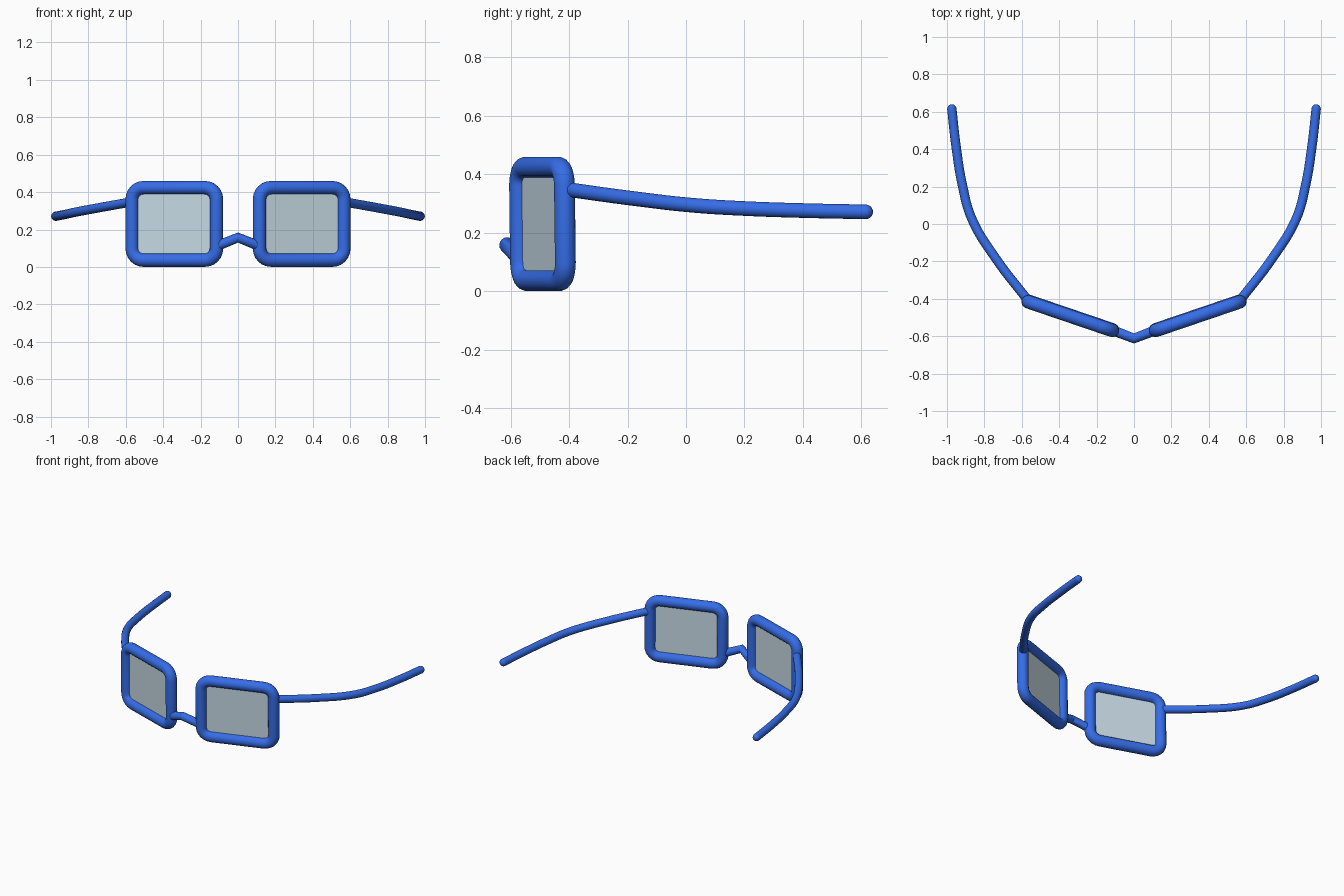
import bpy, bmesh, math
from mathutils import Vector

cube = bpy.data.objects.get("Cube")
if cube:
    bpy.data.objects.remove(cube, do_unlink=True)


def material(name, rgb):
    m = bpy.data.materials.new(name)
    m.use_nodes = True
    m.diffuse_color = (*rgb, 1)
    m.node_tree.nodes["Principled BSDF"].inputs["Base Color"].default_value = (*rgb, 1)
    return m


BLUE = material("blue plastic", (0.036, 0.152, 0.80))
GLASS = material("pale grey glass", (0.57, 0.70, 0.78))


def activate(ob):
    bpy.ops.object.select_all(action='DESELECT')
    ob.select_set(True)
    bpy.context.view_layer.objects.active = ob


def tube(name, points, radius, closed=False, curved=False):
    """Round tube along a path, turned into a smooth mesh with rounded ends."""
    cu = bpy.data.curves.new(name, 'CURVE')
    cu.dimensions = '3D'
    cu.bevel_depth = radius
    cu.bevel_resolution = 6
    if curved:
        sp = cu.splines.new('BEZIER')
        sp.bezier_points.add(len(points) - 1)
        for bp, p in zip(sp.bezier_points, points):
            bp.co = p
            bp.handle_left_type = bp.handle_right_type = 'AUTO'
        sp.resolution_u = 8
    else:
        sp = cu.splines.new('POLY')
        sp.points.add(len(points) - 1)
        for sp_point, p in zip(sp.points, points):
            sp_point.co = (*p, 1)
    sp.use_cyclic_u = closed
    ob = bpy.data.objects.new(name, cu)
    bpy.context.collection.objects.link(ob)
    activate(ob)
    bpy.ops.object.convert(target='MESH')
    ob = bpy.context.object
    ob.data.materials.clear()
    ob.data.materials.append(BLUE)
    if not closed:
        bm = bmesh.new()
        bm.from_mesh(ob.data)
        for end in (points[0], points[-1]):
            ball = bmesh.ops.create_uvsphere(bm, u_segments=16, v_segments=10, radius=radius)
            bmesh.ops.translate(bm, verts=ball["verts"], vec=end)
        bm.to_mesh(ob.data)
        bm.free()
    activate(ob)
    bpy.ops.object.shade_smooth_by_angle(angle=math.radians(50))


def rim_point(side, x, z):
    """Place a point on the swept-back, slightly leaning lens plane."""
    y = -0.567 + (x - 0.117) * 0.34 - 0.012 * (z - 0.23)
    return Vector((side * x, y, z))


def rim_outline(side):
    x0, x1, z0, z1, r = 0.115, 0.566, 0.036, 0.424, 0.062
    corners = [(x1 - r, z1 - r), (x0 + r, z1 - r), (x0 + r, z0 + r), (x1 - r, z0 + r)]
    pts = []
    for i, (cx, cz) in enumerate(corners):
        for k in range(7):
            a = math.pi / 2 * (i + k / 6)
            pts.append(rim_point(side, cx + r * math.cos(a), cz + r * math.sin(a)))
    return pts


def lens(name, outline):
    """Thin plate filling the rim."""
    bm = bmesh.new()
    normal = (outline[7] - outline[0]).cross(outline[14] - outline[7]).normalized()
    face = bm.faces.new([bm.verts.new(p - normal * 0.004) for p in outline])
    ext = bmesh.ops.extrude_face_region(bm, geom=[face], use_keep_orig=True)
    moved = [v for v in ext["geom"] if isinstance(v, bmesh.types.BMVert)]
    bmesh.ops.translate(bm, verts=moved, vec=normal * 0.008)
    bmesh.ops.recalc_face_normals(bm, faces=bm.faces)
    me = bpy.data.meshes.new(name)
    bm.to_mesh(me)
    bm.free()
    me.materials.append(GLASS)
    bpy.context.collection.objects.link(bpy.data.objects.new(name, me))


# Rims, lenses and temple arms on both sides
ARM = [(0.572, -0.402, 0.347), (0.735, -0.19, 0.318), (0.868, 0.03, 0.293),
       (0.918, 0.21, 0.282), (0.952, 0.42, 0.275), (0.974, 0.615, 0.271)]
for side, label in ((1, "left"), (-1, "right")):
    outline = rim_outline(side)
    tube(label + "_rim", outline, 0.036, closed=True)
    lens(label + "_lens", outline)
    tube(label + "_arm", [(side * x, y, z) for x, y, z in ARM], 0.025, curved=True)

# Nose bridge
tube("nose_bridge", [(-0.105, -0.572, 0.115), (0, -0.612, 0.157), (0.105, -0.572, 0.115)], 0.027)
